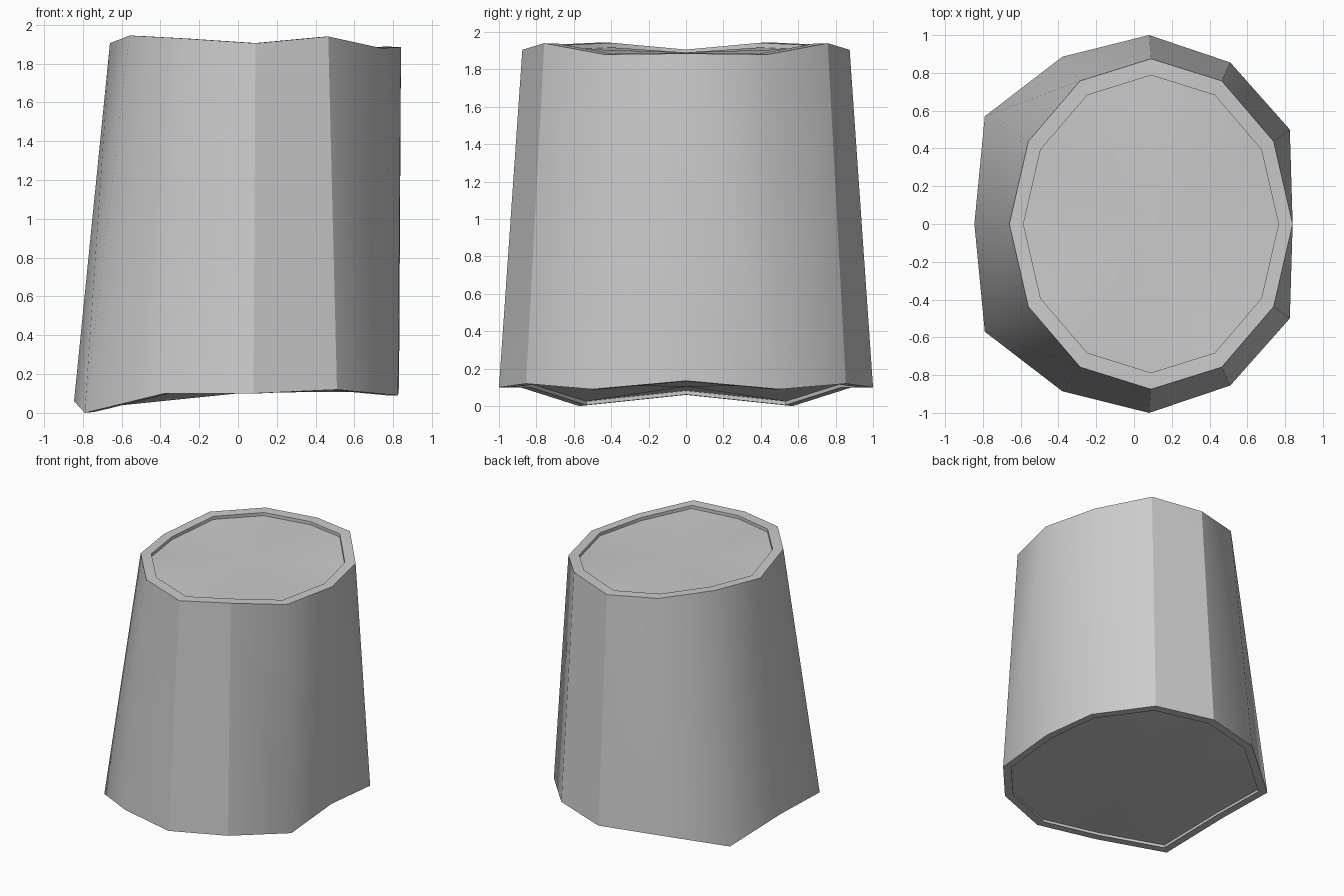
import bpy, bmesh
from math import sin, cos, pi
from mathutils import Vector

cube = bpy.data.objects.get("Cube")
if cube:
    bpy.data.objects.remove(cube, do_unlink=True)

grey = bpy.data.materials.new("plain_grey")
grey.use_nodes = True
grey.diffuse_color = (0.6, 0.6, 0.6, 1)
grey.node_tree.nodes["Principled BSDF"].inputs["Base Color"].default_value = (0.6, 0.6, 0.6, 1)

# Half outlines from the left side (+x) round the back to the right side (-x)
TOP_Z = [1.885, 1.88, 1.94, 1.905, 1.93, 1.945, 1.905]
BASE = [(0.83, 0, 0.135), (0.825, 0.5, 0.09), (0.51, 0.855, 0.12), (0.08, 1, 0.1),
        (-0.38, 0.885, 0.1), (-0.79, 0.57, 0), (-0.845, 0, 0.06)]
TOP = [(0.09 + 0.75 * cos(i * pi / 6), 0.875 * sin(i * pi / 6), z) for i, z in enumerate(TOP_Z)]
SIDES = 12


def full_ring(half):
    """Mirror a half outline across the xz plane."""
    return [Vector(p) for p in half] + [Vector((x, -y, z)) for x, y, z in half[-2:0:-1]]


def shrink(ring, factor):
    """Pull an outline towards its middle, keeping the slope of the cut."""
    mid = sum(ring, Vector()) / len(ring)
    return [mid.lerp(p, factor) for p in ring]


def bridge(bm, lower, upper):
    for i in range(SIDES):
        j = (i + 1) % SIDES
        a, b, c, d = lower[i], lower[j], upper[j], upper[i]
        # Fold warped sides from whichever lower corner hangs deeper
        if a.co.z < b.co.z:
            tris = ((a, b, c), (a, c, d))
        else:
            tris = ((a, b, d), (b, c, d))
        for tri in tris:
            bm.faces.new(tri)


def end_cap(bm, rim, factor, depth):
    """Flat rim, shallow step and a fanned disc inside it."""
    inner = shrink([v.co for v in rim], factor)
    edge = [bm.verts.new(p) for p in inner]
    floor = [bm.verts.new(p + Vector((0, 0, depth))) for p in inner]
    centre = bm.verts.new(sum((v.co for v in floor), Vector()) / SIDES)
    bridge(bm, rim, edge)
    bridge(bm, edge, floor)
    for i in range(SIDES):
        bm.faces.new((floor[i], floor[(i + 1) % SIDES], centre))


# Tapered twelve-sided body with a recessed disc at both ends
bm = bmesh.new()
base = [bm.verts.new(p) for p in full_ring(BASE)]
top = [bm.verts.new(p) for p in full_ring(TOP)]
bridge(bm, base, top)
end_cap(bm, top, 0.9, -0.025)
end_cap(bm, base, 0.935, 0.02)
bmesh.ops.recalc_face_normals(bm, faces=bm.faces)

mesh = bpy.data.meshes.new("tapered_block")
bm.to_mesh(mesh)
bm.free()
mesh.materials.append(grey)
block = bpy.data.objects.new("tapered_block", mesh)
bpy.context.collection.objects.link(block)
bpy.ops.object.select_all(action="DESELECT")
block.select_set(True)
bpy.context.view_layer.objects.active = block
bpy.ops.object.shade_smooth_by_angle(angle=pi / 6)
